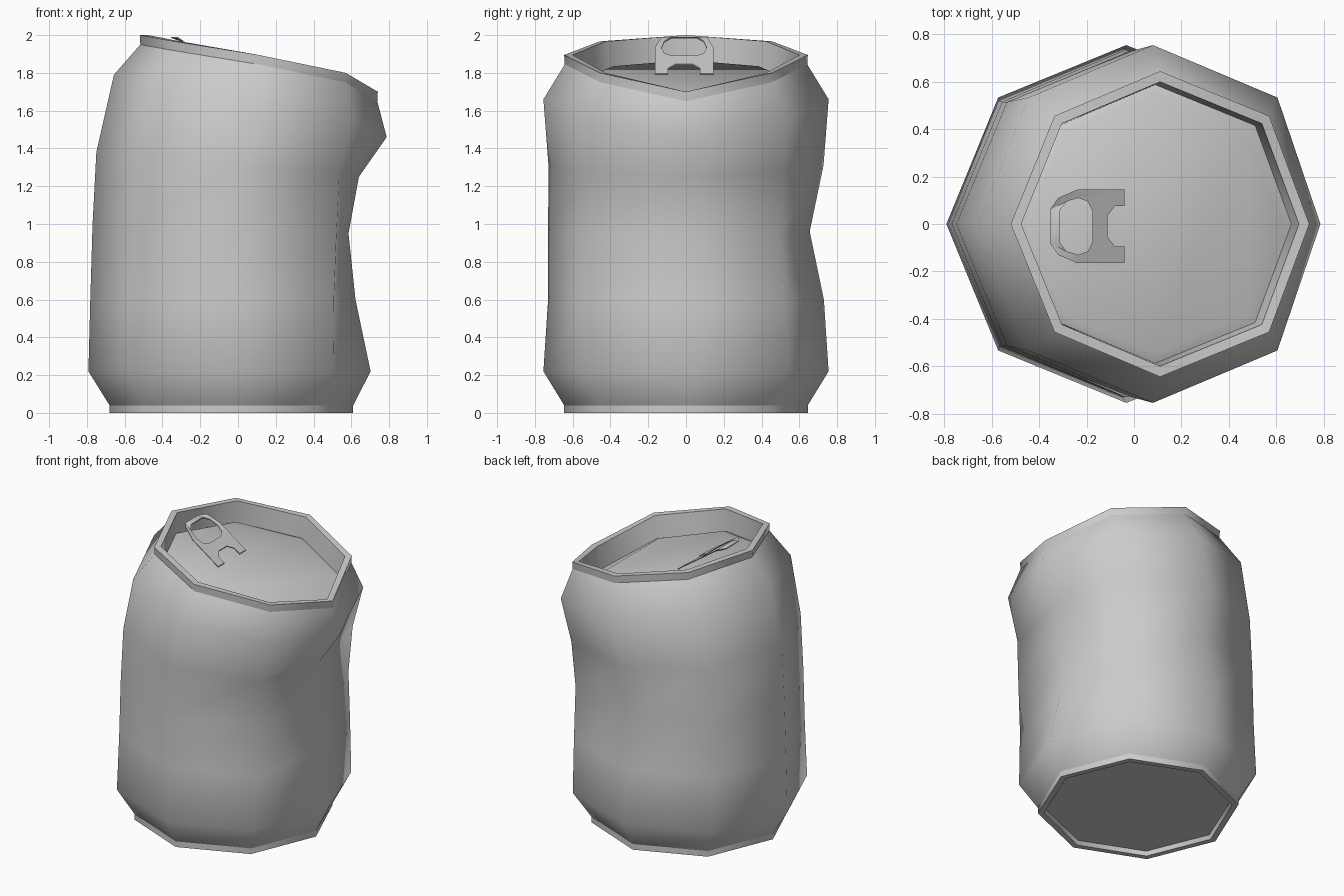
import bpy, bmesh, math

if "Cube" in bpy.data.objects:
    bpy.data.objects.remove(bpy.data.objects["Cube"])

N = 8


def ring(cx, rx, ry, zs, moves=None):
    """Eight points around the can; zs runs from the right side to the left side."""
    zs = [zs] * 5 if isinstance(zs, (int, float)) else zs
    pts = []
    for i in range(N):
        a = i * math.tau / N
        x, y = cx + rx * math.cos(a), ry * math.sin(a)
        if moves and i in moves:
            x, y = x + moves[i][0], y + moves[i][1]
        pts.append((x, y, zs[min(i, N - i)]))
    return pts


def finish(obj, angle):
    bpy.ops.object.select_all(action='DESELECT')
    obj.select_set(True)
    bpy.context.view_layer.objects.active = obj
    bpy.ops.object.shade_smooth_by_angle(angle=math.radians(angle))


def loft(name, rings, angle, cap_last=False):
    """Skin rings with quads; the cap is made of strips that follow the bend."""
    bm = bmesh.new()
    vs = [[bm.verts.new(p) for p in r] for r in rings]
    for a, b in zip(vs, vs[1:]):
        for i in range(N):
            j = (i + 1) % N
            bm.faces.new((a[i], a[j], b[j], b[i]))
    if cap_last:
        r = vs[-1]
        for strip in ((7, 0, 1), (6, 7, 1, 2), (5, 6, 2, 3), (4, 5, 3)):
            bm.faces.new([r[k] for k in strip])
    bmesh.ops.recalc_face_normals(bm, faces=bm.faces[:])
    me = bpy.data.meshes.new(name)
    bm.to_mesh(me)
    bm.free()
    obj = bpy.data.objects.new(name, me)
    bpy.context.collection.objects.link(obj)
    finish(obj, angle)
    return obj


RIM_Z = (1.70, 1.80, 1.895, 1.967, 2.0)


def rim_ring(r, drop, shift=0.0):
    return ring(0.11 + shift, r * 0.977, r, [z - drop for z in RIM_Z],
                {1: (0.015, 0), 7: (0.015, 0)})


# Dented body wall, from the base up to the tilted neck
body = [
    ring(-0.035, 0.645, 0.645, 0.04),
    ring(-0.045, 0.747, 0.755, 0.22,
         {1: (0.02, 0.012), 2: (0.012, 0), 6: (0.012, 0), 7: (0.02, -0.012)}),
    ring(-0.05, 0.732, 0.73, 0.60, {0: (-0.06, 0), 1: (0.04, 0.01), 7: (0.04, -0.015)}),
    ring(-0.04, 0.73, 0.73, (0.95, 0.95, 0.96, 0.98, 1.0),
         {0: (-0.105, 0), 1: (0.04, -0.02), 2: (0, -0.075), 7: (0.045, -0.015)}),
    ring(-0.02, 0.73, 0.728, (1.25, 1.27, 1.31, 1.36, 1.38),
         {0: (-0.07, 0), 1: (0.04, 0), 7: (0.04, -0.01)}),
    ring(0.065, 0.722, 0.755, (1.46, 1.56, 1.66, 1.74, 1.79),
         {1: (0.03, 0), 2: (0.015, 0), 6: (0.015, 0), 7: (0.03, 0)}),
    rim_ring(0.642, 0.05),
]
loft("can_body", body, 75)

# Bent rim with the sunken lid and the shallow groove around it
loft("rim_and_lid", [
    rim_ring(0.642, 0.05), rim_ring(0.645, 0.0), rim_ring(0.60, 0.0),
    rim_ring(0.588, 0.15, -0.02), rim_ring(0.548, 0.132, -0.02),
], 50, cap_last=True)

# Foot ring with the recessed bottom panel
loft("can_base", [
    ring(-0.035, 0.645, 0.645, 0.04), ring(-0.035, 0.645, 0.645, 0.0),
    ring(-0.035, 0.605, 0.605, 0.0), ring(-0.035, 0.595, 0.595, 0.03),
], 50, cap_last=True)

# Pull tab: flat outline with finger hole and rivet notch, sloped up from the lid
half = [(-0.355, 0.07), (-0.32, 0.12), (-0.24, 0.155), (-0.04, 0.155), (-0.04, 0.085),
        (-0.08, 0.085), (-0.112, 0.045)]
hole = [(-0.315, 0.065), (-0.285, 0.105), (-0.235, 0.12), (-0.195, 0.105), (-0.175, 0.065)]
curve = bpy.data.curves.new("pull_tab", 'CURVE')
curve.dimensions = '2D'
curve.fill_mode = 'BOTH'
curve.extrude = 0.003
for side in (half, hole):
    loop = side + [(x, -y) for x, y in reversed(side)]
    sp = curve.splines.new('POLY')
    sp.points.add(len(loop) - 1)
    for p, (x, y) in zip(sp.points, loop):
        p.co = (x, y - 0.01, 0, 1)
    sp.use_cyclic_u = True
tab = bpy.data.objects.new("pull_tab", curve)
bpy.context.collection.objects.link(tab)
bpy.ops.object.select_all(action='DESELECT')
tab.select_set(True)
bpy.context.view_layer.objects.active = tab
bpy.ops.object.convert(target='MESH')
tab = bpy.context.view_layer.objects.active
for v in tab.data.vertices:
    v.co.z += min(1.988, 1.988 - 0.69 * (v.co.x + 0.32))
finish(tab, 40)
